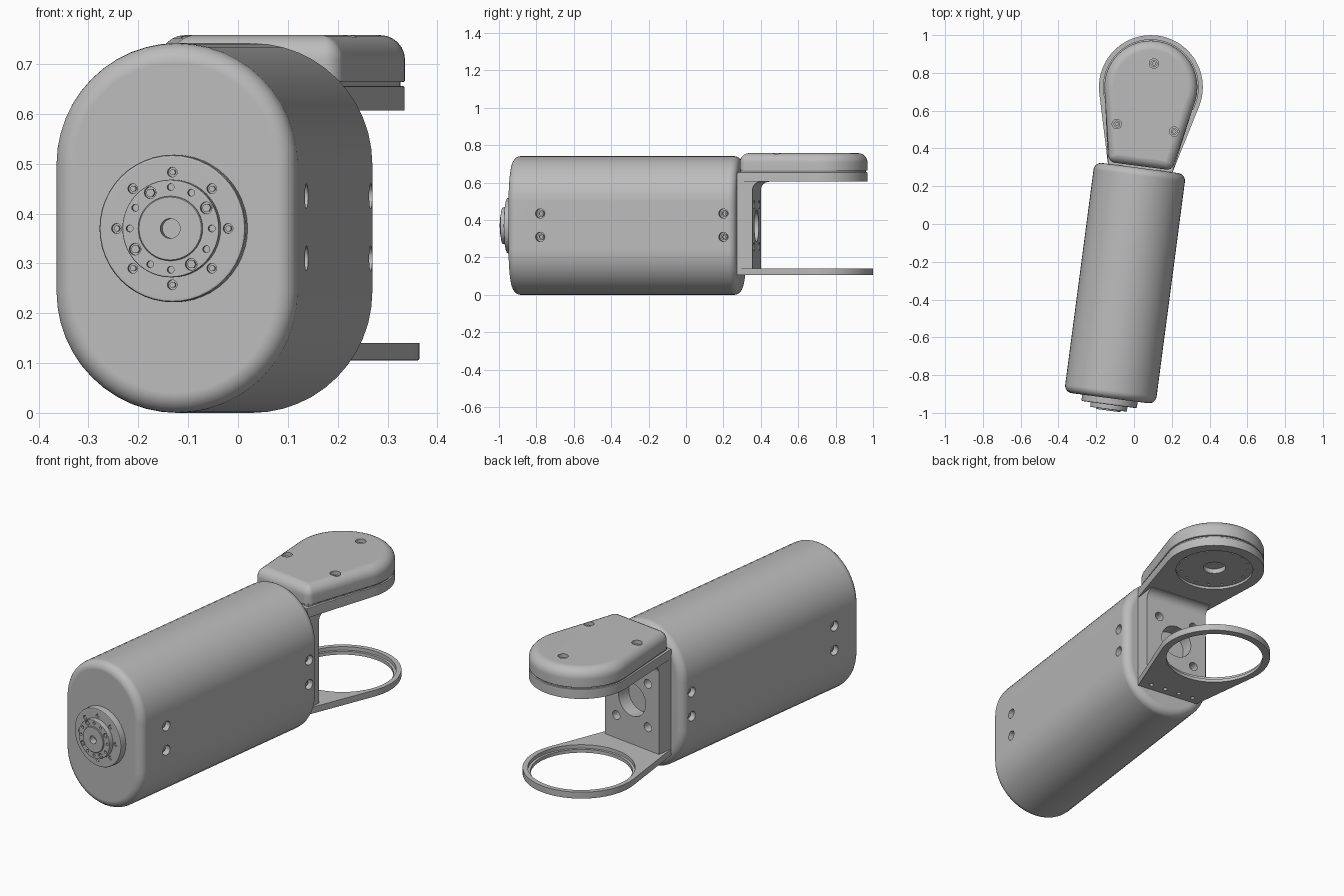
import bpy, bmesh, math
from mathutils import Matrix

cube = bpy.data.objects.get("Cube")
if cube:
    bpy.data.objects.remove(cube, do_unlink=True)

grey = bpy.data.materials.new("light grey metal")
grey.use_nodes = True
colour = (0.5, 0.5, 0.5, 1)
grey.diffuse_color = colour
grey.node_tree.nodes["Principled BSDF"].inputs["Base Color"].default_value = colour

# The whole arm is swung slightly about the vertical
POSE = Matrix.Rotation(math.radians(-7.5), 4, 'Z') @ Matrix.Translation((-0.006, 0, 0))
MID = 0.37       # height of the long axis
RING_Y = 0.73    # centre of the rounded arm ends
BACK = 0.296     # back face of the body
parts = []


def circle(u, v, r, n=32):
    return [(u + r * math.cos(2 * math.pi * i / n), v + r * math.sin(2 * math.pi * i / n))
            for i in range(n)]


def stadium(half_w, height, n=24):
    low, high = half_w, height - half_w
    pts = []
    for start, z in ((0, high), (math.pi, low)):
        for i in range(n + 1):
            a = start + math.pi * i / n
            pts.append((half_w * math.cos(a), z + half_w * math.sin(a)))
    return pts


def teardrop(r, half_w, y0, n=48):
    """Straight back edge, tangent sides, round end."""
    d = math.hypot(half_w, RING_Y - y0)
    a = math.atan2(y0 - RING_Y, half_w) + math.acos(r / d)
    span = math.pi - 2 * a
    arc = [(r * math.cos(a + span * i / n), RING_Y + r * math.sin(a + span * i / n))
           for i in range(n + 1)]
    return [(half_w, y0)] + arc + [(-half_w, y0)]


def add_prism(bm, pts, axis, lo, hi):
    place = {'x': lambda u, v, w: (w, u, v),
             'y': lambda u, v, w: (u, w, v),
             'z': lambda u, v, w: (u, v, w)}[axis]
    a = [bm.verts.new(place(u, v, lo)) for u, v in pts]
    b = [bm.verts.new(place(u, v, hi)) for u, v in pts]
    bm.faces.new(a)
    bm.faces.new(b)
    for i in range(len(pts)):
        j = (i + 1) % len(pts)
        bm.faces.new((a[i], a[j], b[j], b[i]))


def make_object(name, bm):
    bmesh.ops.recalc_face_normals(bm, faces=bm.faces[:])
    mesh = bpy.data.meshes.new(name)
    bm.to_mesh(mesh)
    bm.free()
    mesh.materials.append(grey)
    ob = bpy.data.objects.new(name, mesh)
    bpy.context.collection.objects.link(ob)
    ob.matrix_world = POSE
    return ob


def prism(name, pts, axis, lo, hi, round_lo=0, round_hi=0, corners=0, segs=6):
    bm = bmesh.new()
    add_prism(bm, pts, axis, lo, hi)
    bmesh.ops.recalc_face_normals(bm, faces=bm.faces[:])
    k = 'xyz'.index(axis)
    if corners:
        sharp = [e for e in bm.edges if e.calc_face_angle() > 0.5
                 and abs(e.verts[0].co[k] - e.verts[1].co[k]) > 1e-4]
        bmesh.ops.bevel(bm, geom=sharp, offset=corners, segments=4, profile=0.5, affect='EDGES')
    for level, size in ((lo, round_lo), (hi, round_hi)):
        if size:
            rim = [e for e in bm.edges if all(abs(v.co[k] - level) < 1e-5 for v in e.verts)]
            bmesh.ops.bevel(bm, geom=rim, offset=size, segments=segs, profile=0.5, affect='EDGES')
    ob = make_object(name, bm)
    parts.append(ob)
    return ob


def cylinders(name, specs):
    """Each spec: axis, u, v, radius, lo, hi, sides."""
    bm = bmesh.new()
    for axis, u, v, r, lo, hi, n in specs:
        add_prism(bm, circle(u, v, r, n), axis, lo, hi)
    return make_object(name, bm)


def cut(target, specs):
    cutter = cylinders("cutter", specs)
    cutter.hide_render = True
    mod = target.modifiers.new("cut", 'BOOLEAN')
    mod.operation = 'DIFFERENCE'
    mod.solver = 'EXACT'
    mod.object = cutter
    bpy.context.view_layer.objects.active = target
    bpy.ops.object.modifier_apply(modifier=mod.name)
    bpy.data.objects.remove(cutter, do_unlink=True)


def around(r, count, start=0):
    return [(r * math.cos(start + 2 * math.pi * i / count),
             MID + r * math.sin(start + 2 * math.pi * i / count)) for i in range(count)]


# Body with screw wells on both sides
body = prism("body", stadium(0.244, 0.742), 'y', -0.931, BACK + 0.002, 0.04, 0.04)
wells = [(y, z) for y in (-0.755, 0.233) for z in (0.31, 0.435)]
cut(body, [('x', y, z, 0.025, *span, 20) for y, z in wells
           for span in ((0.2, 0.28), (-0.28, -0.2))])
heads = cylinders("side_screws", [('x', y, z, 0.017, *span, 16) for y, z in wells
                                  for span in ((0.19, 0.222), (-0.222, -0.19))])
cut(heads, [('x', y, z, 0.009, *span, 6) for y, z in wells
            for span in ((0.207, 0.25), (-0.25, -0.207))])
parts.append(heads)

# Output flange on the front
flange = prism("flange", circle(0, MID, 0.148, 48), 'y', -0.965, -0.92, 0.006, segs=2)
cut(flange, [('y', u, v, 0.010, -0.98, -0.95, 12) for u, v in around(0.113, 8)])
flange_screws = cylinders("flange_screws", [('y', u, v, 0.006, -0.961, -0.945, 10)
                                            for u, v in around(0.113, 8)])
parts.append(flange_screws)
hub = prism("hub", circle(0, MID, 0.098, 48), 'y', -0.99, -0.955, 0.003, segs=2)
bolts = around(0.083, 12)
cut(hub, [('y', u, v, 0.012 if i % 3 == 1 else 0.007, -1.02, -0.975, 12)
          for i, (u, v) in enumerate(bolts)])
hub_bolts = cylinders("hub_bolts", [('y', u, v, 0.009, -0.988, -0.97, 6)
                                    for u, v in bolts[1::3]])
parts.append(hub_bolts)
boss = prism("hub_boss", circle(0, MID, 0.065, 40), 'y', -0.997, -0.98, 0.002, segs=1)
for ob in (boss, hub):
    cut(ob, [('y', 0, MID, 0.02, -1.02, -0.965, 24)])

# Upright of the bracket, with a fillet under the upper arm
fillet = [(0.425 + 0.045 * math.cos(a), 0.56 + 0.045 * math.sin(a))
          for a in (math.pi - math.pi / 2 * i / 8 for i in range(9))]
side = [(BACK, 0.12), (0.38, 0.12)] + fillet + [(0.425, 0.64), (BACK, 0.64)]
upright = prism("bracket_upright", side, 'x', -0.171, 0.171)
cut(upright, [('y', 0, MID, 0.085, 0.31, 0.5, 40)]
    + [('y', x, MID + z, 0.023, 0.335, 0.5, 20) for x in (-0.1, 0.1) for z in (-0.112, 0.112)])

# Upper arm, recessed underneath
upper = prism("upper_arm", teardrop(0.245, 0.172, BACK), 'z', 0.607, 0.656, 0, 0.004, segs=2)
cut(upper, [('z', 0, RING_Y, 0.19, 0.59, 0.62, 48)])
dots = [(u, v - MID + RING_Y) for u, v in around(0.168, 16)]
cut(upper, [('z', 0, RING_Y, 0.055, 0.59, 0.645, 32)]
    + [('z', u, v, 0.007, 0.59, 0.635, 10) for u, v in dots])
prism("seam", teardrop(0.237, 0.162, 0.315), 'z', 0.65, 0.67)

# Rounded cover on the upper arm, held by three screws
cover = prism("cover", teardrop(0.246, 0.168, 0.308), 'z', 0.664, 0.758, 0.004, 0.05, corners=0.03)
spots = [(0, 0.856), (-0.153, 0.513), (0.153, 0.513)]
cut(cover, [('z', u, v, 0.025, 0.72, 0.8, 20) for u, v in spots])
cover_screws = cylinders("cover_screws", [('z', u, v, 0.018, 0.71, 0.742, 16) for u, v in spots])
cut(cover_screws, [('z', u, v, 0.009, 0.73, 0.8, 6) for u, v in spots])
parts.append(cover_screws)

# Lower arm ending in an open ring with an inner step
lower = prism("lower_ring_arm", teardrop(0.275, 0.172, BACK), 'z', 0.105, 0.14, 0.005, segs=2)
cut(lower, [('z', 0, RING_Y, 0.238, 0.05, 0.2, 64)])
cut(lower, [('z', 0, RING_Y, 0.251, 0.122, 0.2, 64)])
cut(lower, [('z', x, 0.34, 0.011, 0.05, 0.122, 12) for x in (-0.12, -0.04, 0.04, 0.12)])

# Smooth the curves and keep the edges crisp
for ob in parts:
    bpy.ops.object.select_all(action='DESELECT')
    ob.select_set(True)
    bpy.context.view_layer.objects.active = ob
    bpy.ops.object.shade_smooth_by_angle(angle=math.radians(30))
    ob.modifiers.new("even_normals", 'WEIGHTED_NORMAL').keep_sharp = True
